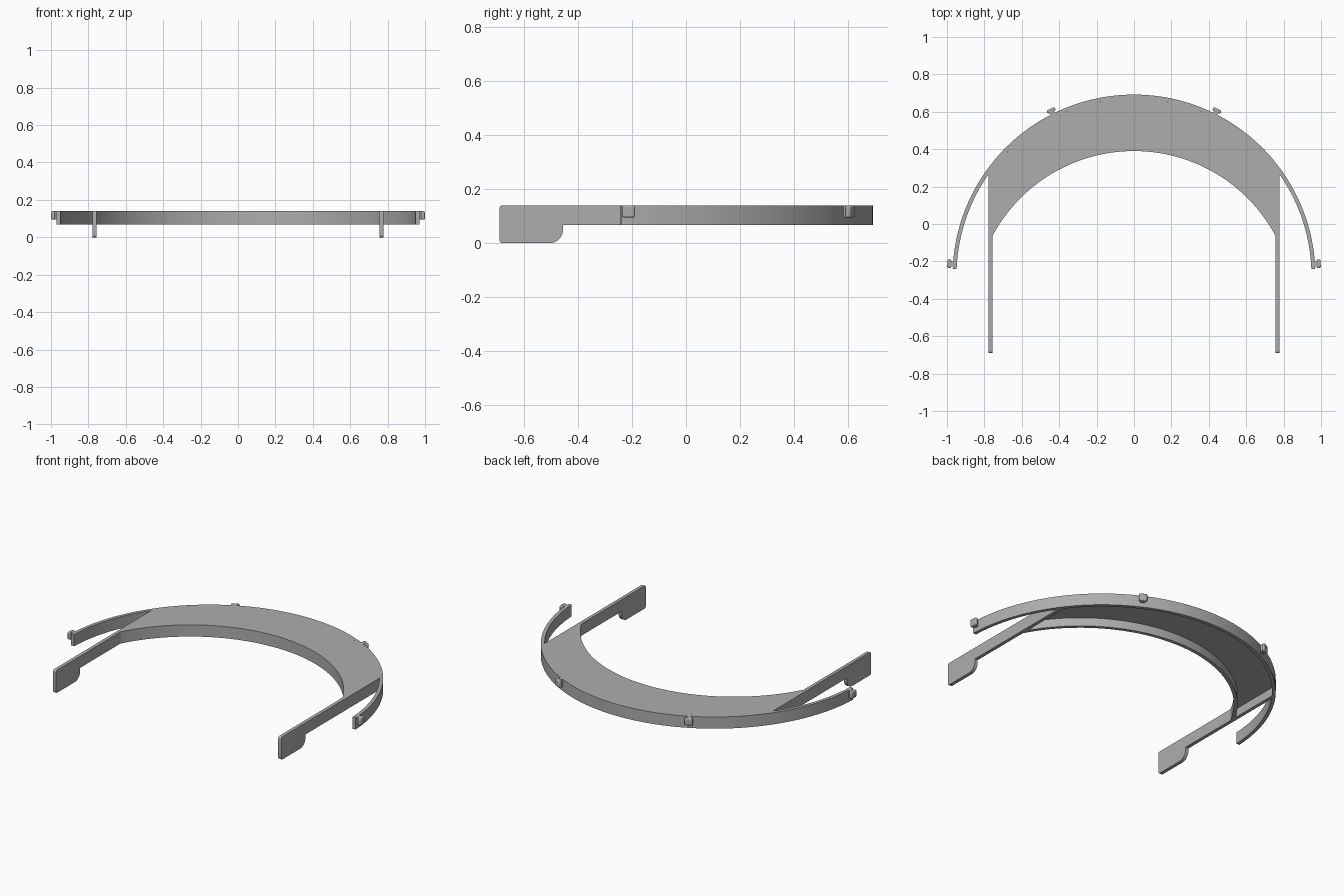
import bpy, bmesh
from math import sin, cos, acos, pi, radians
from mathutils import Matrix, Vector

cube = bpy.data.objects.get("Cube")
if cube:
    bpy.data.objects.remove(cube, do_unlink=True)

grey = bpy.data.materials.new("grey plastic")
grey.use_nodes = True
GREY = (0.42, 0.42, 0.42, 1)
grey.diffuse_color = GREY
grey.node_tree.nodes["Principled BSDF"].inputs["Base Color"].default_value = GREY

TOP, LOW = 0.14, 0.068           # height range of the band
WALL = 0.021
OUT_Y, OUT_R = -0.278, 0.97      # outer band circle
IN_Y, IN_R = -0.468, 0.858       # inner rim circle
ARM_IN, ARM_OUT = 0.757, 0.778   # arm faces in x


def arc(cy, r, a0, a1, n=64, cx=0.0):
    steps = [a0 + (a1 - a0) * i / n for i in range(n + 1)]
    return [(cx + r * cos(a), cy + r * sin(a)) for a in steps]


def prism(name, outline, lo, hi, matrix=Matrix()):
    """Extrude a flat outline from lo to hi along its local z."""
    bm = bmesh.new()
    face = bm.faces.new([bm.verts.new((u, v, lo)) for u, v in outline])
    ext = bmesh.ops.extrude_face_region(bm, geom=[face])
    moved = [g for g in ext["geom"] if isinstance(g, bmesh.types.BMVert)]
    bmesh.ops.translate(bm, verts=moved, vec=(0, 0, hi - lo))
    bm.transform(matrix)
    bmesh.ops.recalc_face_normals(bm, faces=bm.faces)
    mesh = bpy.data.meshes.new(name)
    bm.to_mesh(mesh)
    bm.free()
    mesh.materials.append(grey)
    obj = bpy.data.objects.new(name, mesh)
    bpy.context.collection.objects.link(obj)
    return obj


def select(obj):
    bpy.ops.object.select_all(action="DESELECT")
    obj.select_set(True)
    bpy.context.view_layer.objects.active = obj


def smooth(obj):
    select(obj)
    bpy.ops.object.shade_smooth_by_angle(angle=radians(30))


def span(r, x):
    """Start and end angle of an arc that stops at -x and +x."""
    a = acos(x / r)
    return a, pi - a


# Outer band, open at the front
end = radians(2.2)
band = arc(OUT_Y, OUT_R, end, pi - end, 96) + arc(OUT_Y, OUT_R - WALL, pi - end, end, 96)
smooth(prism("outer_band", band, LOW, TOP))

# Inner rim that rests against the forehead
a0, a1 = span(IN_R, ARM_IN)
b0, b1 = span(IN_R + WALL, ARM_IN)
rim = arc(IN_Y, IN_R, a0, a1) + arc(IN_Y, IN_R + WALL, b1, b0)
smooth(prism("inner_rim", rim, LOW, TOP))

# Thin top plate between the walls
c0, c1 = span(OUT_R - WALL, ARM_IN)
plate = arc(OUT_Y, OUT_R - WALL, c0, c1) + arc(IN_Y, IN_R + WALL, b1, b0)
smooth(prism("top_plate", plate, TOP - 0.02, TOP))

# Side arms with a rounded, drilled tab at the front end
YZ = Matrix(((0, 0, 1, 0), (1, 0, 0, 0), (0, 1, 0, 0), (0, 0, 0, 1)))
FRONT, TAB, R, C = -0.69, -0.455, 0.05, 0.012
profile = [(0.295, TOP)]
profile += arc(TOP - C, C, pi / 2, pi, 6, FRONT + C)
profile += arc(C, C, pi, 1.5 * pi, 6, FRONT + C)
profile += arc(R, R, 1.5 * pi, 2 * pi, 12, TAB - R)
profile += [(TAB, LOW), (0.295, LOW)]
for side, sign in (("left", 1), ("right", -1)):
    lo, hi = sorted((sign * ARM_IN, sign * ARM_OUT))
    arm = prism(side + "_arm", profile, lo, hi, YZ)
    hole = prism("hole_cutter", arc(0.072, 0.032, 0, 2 * pi * 31 / 32, 31, -0.6),
                 lo - 0.05, hi + 0.05, YZ)
    hole.hide_render = True
    mod = arm.modifiers.new("hole", "BOOLEAN")
    mod.operation = "DIFFERENCE"
    mod.solver = "EXACT"
    mod.object = hole
    select(arm)
    bpy.ops.object.modifier_apply(modifier="hole")
    bpy.data.objects.remove(hole, do_unlink=True)
    smooth(arm)

# Clips around the band: a narrow stem with a wider head
STEM, HEAD, FOOT = 0.013, 0.023, 0.095
for label, deg in (("left_front", 3.8), ("left_back", 63.4),
                   ("right_back", 116.6), ("right_front", 176.2)):
    place = Matrix.Translation(Vector((0, OUT_Y, 0))) @ Matrix.Rotation(radians(deg), 4, "Z")
    prism(label + "_clip_stem", [(0.965, -STEM), (0.985, -STEM), (0.985, STEM), (0.965, STEM)],
          FOOT, TOP, place)
    head = prism(label + "_clip_head", [(0.98, -HEAD), (1.0, -HEAD), (1.0, HEAD), (0.98, HEAD)],
                 FOOT, TOP, place)
    bevel = head.modifiers.new("soft_edges", "BEVEL")
    bevel.width = 0.006
    bevel.segments = 2
    smooth(head)
